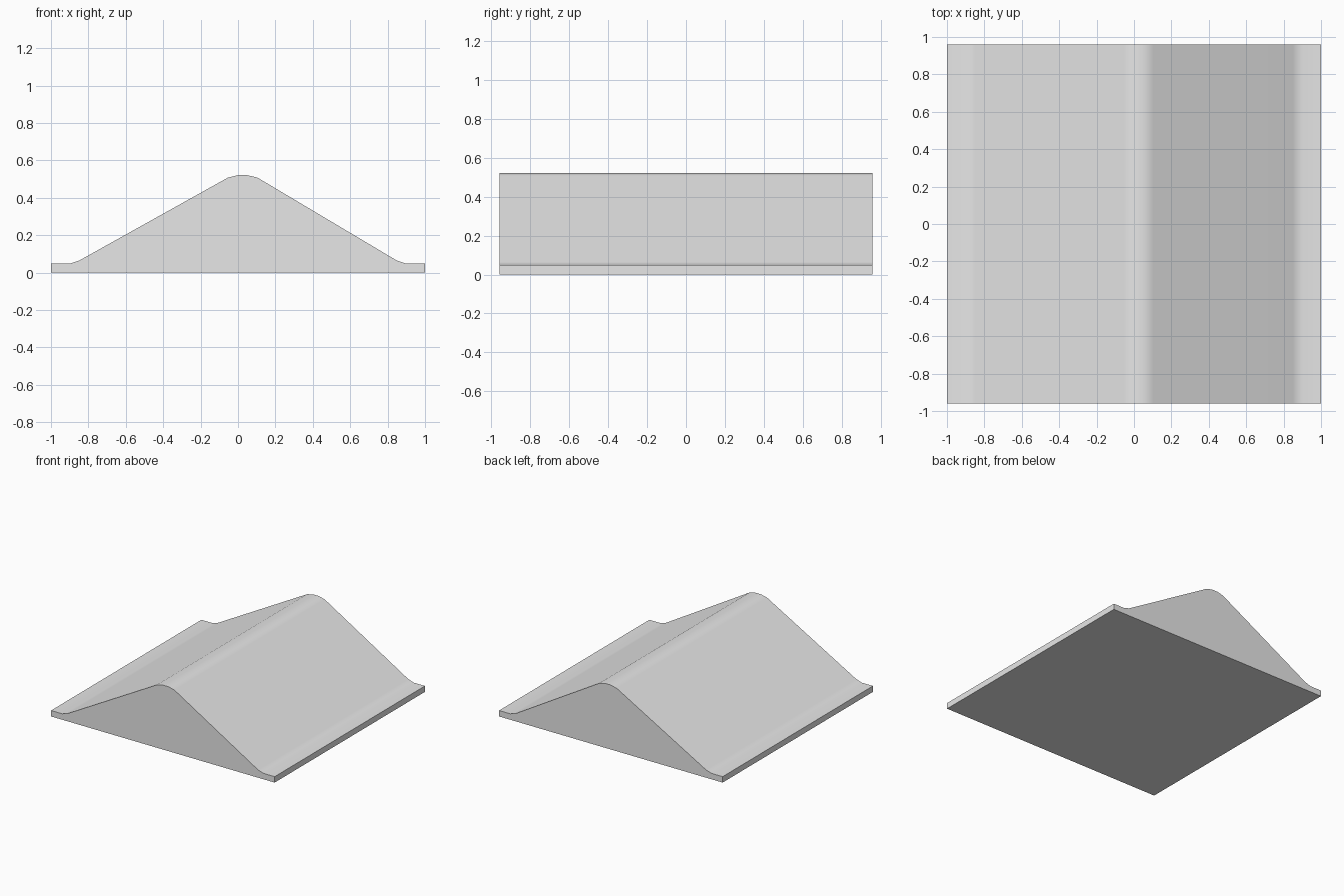
import bpy
import bmesh
import math

cube = bpy.data.objects.get("Cube")
if cube:
    bpy.data.objects.remove(cube, do_unlink=True)

# Plain grey material
grey = bpy.data.materials.new("light grey")
grey.use_nodes = True
colour = (0.8, 0.8, 0.8, 1)
grey.diffuse_color = colour
grey.node_tree.nodes["Principled BSDF"].inputs["Base Color"].default_value = colour

# Ridge cross-section: flat rims, eased feet, straight slopes and a rounded crest
half_depth = 0.96
profile = [(-1, 0), (1, 0), (1, 0.048), (0.9, 0.048), (0.85, 0.064),
           (0.104, 0.508), (0.05, 0.521), (0, 0.521), (-0.054, 0.508),
           (-0.85, 0.064), (-0.9, 0.048), (-1, 0.048)]

# Extrude the section from front to back
bm = bmesh.new()
section = bm.faces.new([bm.verts.new((x, -half_depth, z)) for x, z in profile])
result = bmesh.ops.extrude_face_region(bm, geom=[section], use_keep_orig=True)
back = [v for v in result["geom"] if isinstance(v, bmesh.types.BMVert)]
bmesh.ops.translate(bm, verts=back, vec=(0, 2 * half_depth, 0))
bmesh.ops.recalc_face_normals(bm, faces=bm.faces)

mesh = bpy.data.meshes.new("ridge_block")
bm.to_mesh(mesh)
bm.free()
mesh.materials.append(grey)
ridge = bpy.data.objects.new("ridge_block", mesh)
bpy.context.collection.objects.link(ridge)

# Smooth the crest and feet, keep the ends and rims sharp and the slopes flat
bpy.ops.object.select_all(action="DESELECT")
ridge.select_set(True)
bpy.context.view_layer.objects.active = ridge
bpy.ops.object.shade_smooth_by_angle(angle=math.radians(30))
weighted = ridge.modifiers.new("flat_slopes", "WEIGHTED_NORMAL")
weighted.keep_sharp = True
